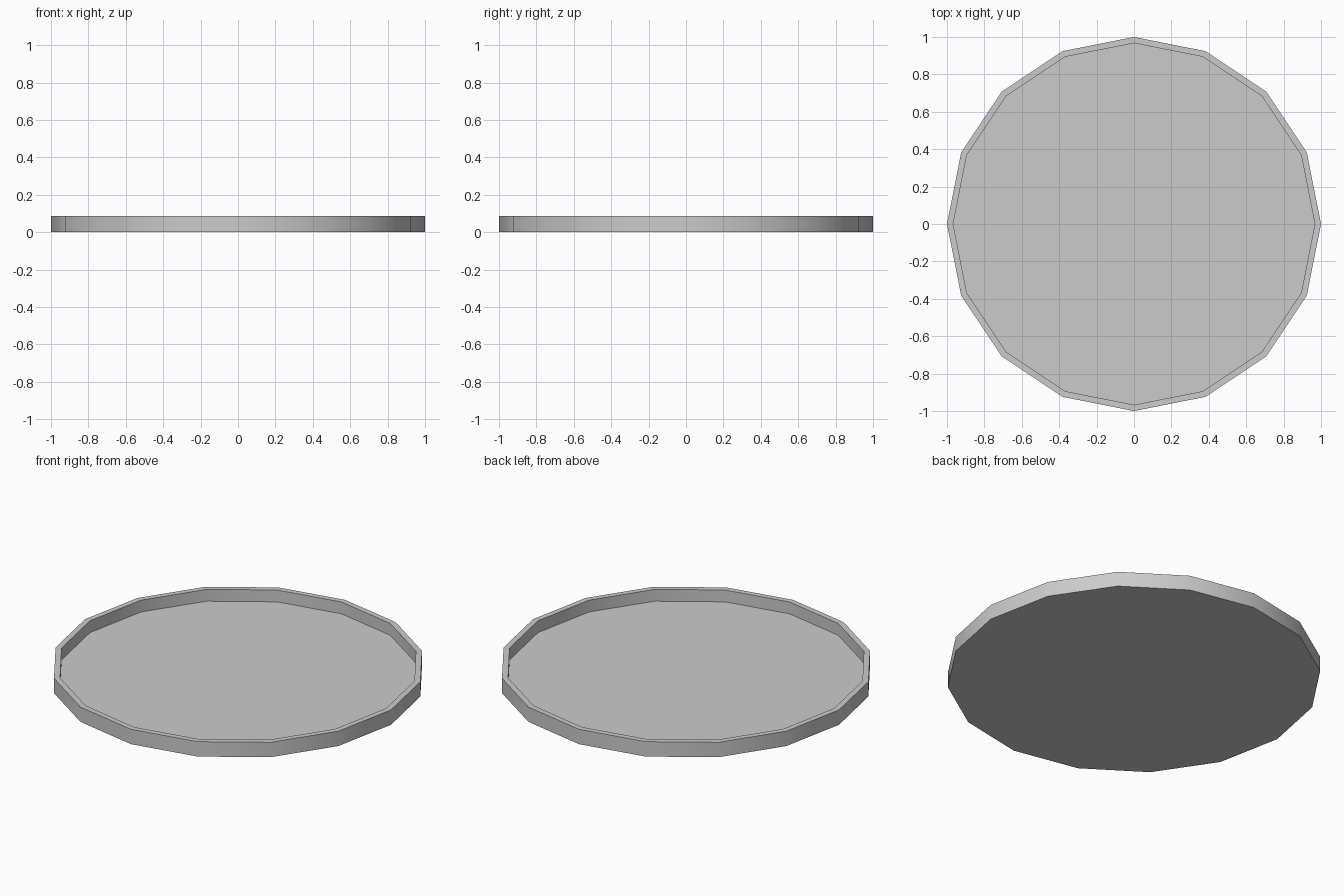
import bpy, bmesh, math

if "Cube" in bpy.data.objects:
    bpy.data.objects.remove(bpy.data.objects["Cube"])

SIDES = 16
# Tray cross-section: (radius, height) rings from underside to recessed floor
PROFILE = [(1.0, 0.0), (1.0, 0.088), (0.967, 0.088), (0.967, 0.018)]

# Shallow round tray with raised rim
bm = bmesh.new()
rings = []
for r, z in PROFILE:
    rings.append([bm.verts.new((r * math.cos(2 * math.pi * i / SIDES),
                                r * math.sin(2 * math.pi * i / SIDES), z))
                  for i in range(SIDES)])
for a, b in zip(rings, rings[1:]):
    for i in range(SIDES):
        j = (i + 1) % SIDES
        bm.faces.new((a[i], a[j], b[j], b[i]))

# Underside and inner floor
bm.faces.new(rings[0][::-1])
bm.faces.new(rings[-1])
bmesh.ops.recalc_face_normals(bm, faces=bm.faces[:])

mesh = bpy.data.meshes.new("round_tray")
bm.to_mesh(mesh)
bm.free()
tray = bpy.data.objects.new("round_tray", mesh)
bpy.context.collection.objects.link(tray)

# Smooth walls, crisp rim edges
bpy.context.view_layer.objects.active = tray
tray.select_set(True)
bpy.ops.object.shade_smooth_by_angle(angle=math.radians(30))
